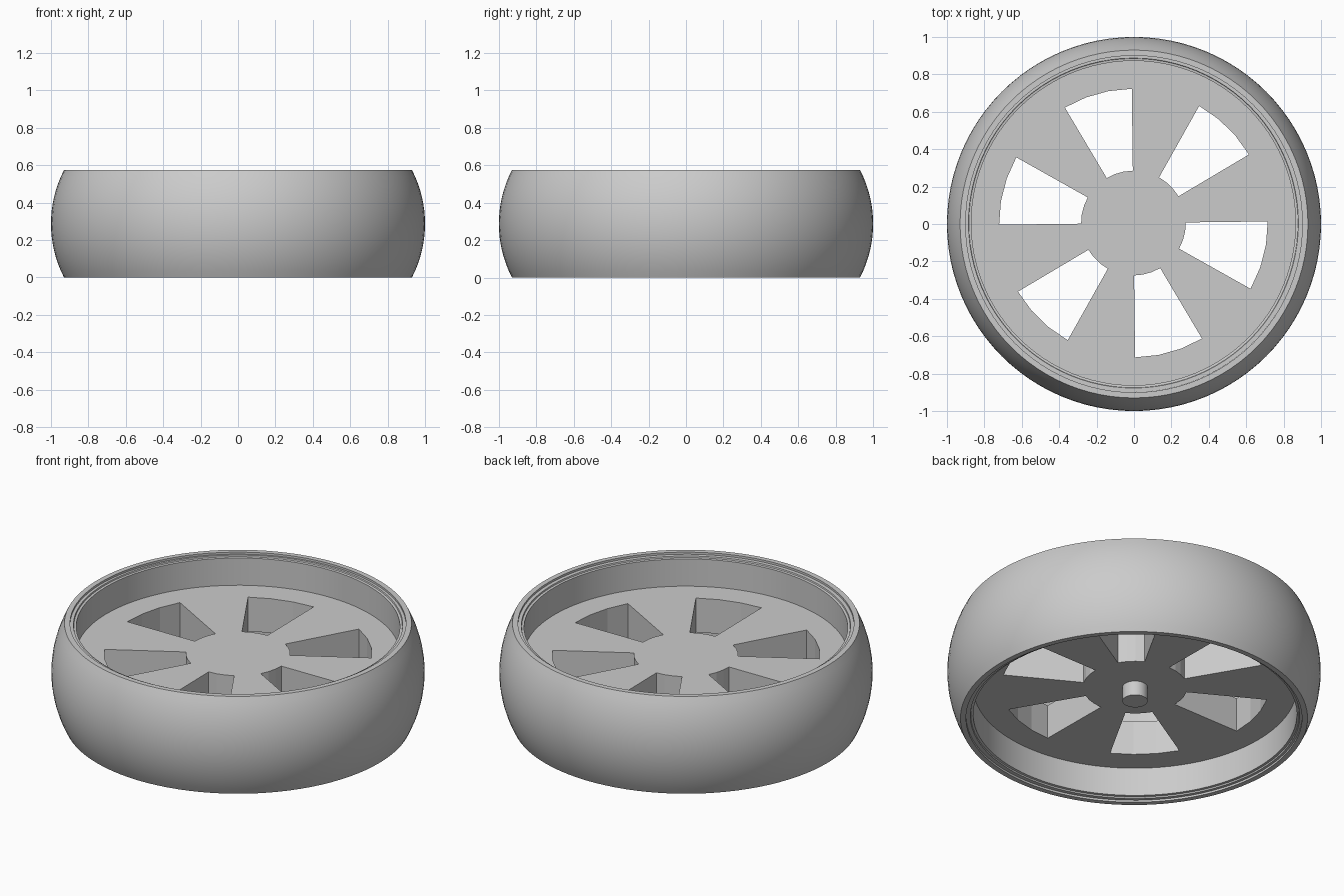
import bpy
import bmesh
from math import cos, sin, pi, radians

cube = bpy.data.objects.get("Cube")
if cube:
    bpy.data.objects.remove(cube, do_unlink=True)

HEIGHT = 0.575
MID = HEIGHT / 2
RIM_CENTRE = (-0.003, 0.005, 0)

grey = bpy.data.materials.new("plain grey")
grey.use_nodes = True
colour = (0.6, 0.6, 0.6, 1)
grey.diffuse_color = colour
grey.node_tree.nodes["Principled BSDF"].inputs["Base Color"].default_value = colour


def finish(name, bm, location=(0, 0, 0), smooth=True):
    """Turn a bmesh into a shaded, coloured object."""
    bmesh.ops.recalc_face_normals(bm, faces=bm.faces)
    mesh = bpy.data.meshes.new(name)
    bm.to_mesh(mesh)
    bm.free()
    mesh.materials.append(grey)
    obj = bpy.data.objects.new(name, mesh)
    obj.location = location
    bpy.context.collection.objects.link(obj)
    if smooth:
        bpy.ops.object.select_all(action="DESELECT")
        obj.select_set(True)
        bpy.context.view_layer.objects.active = obj
        bpy.ops.object.shade_smooth_by_angle(angle=radians(30))
    return obj


def revolve(name, profile, location=(0, 0, 0), segments=96):
    """Spin a closed (radius, height) profile around z."""
    bm = bmesh.new()
    rings = []
    for i in range(segments):
        a = 2 * pi * i / segments
        rings.append([bm.verts.new((r * cos(a), r * sin(a), z)) for r, z in profile])
    n = len(profile)
    for i, ring in enumerate(rings):
        nxt = rings[(i + 1) % segments]
        for j in range(n):
            k = (j + 1) % n
            bm.faces.new((ring[j], nxt[j], nxt[k], ring[k]))
    return finish(name, bm, location)


# Tyre: bulging tread with flat sidewall edges
steps = 16
arc_radius = 0.625
tread = []
for i in range(steps + 1):
    z = HEIGHT * i / steps
    tread.append((1 - arc_radius + (arc_radius**2 - (z - MID)**2) ** 0.5, z))
revolve("tyre", tread + [(0.9, HEIGHT), (0.9, 0)])

# Rim barrel: small stepped lip, mirrored top and bottom
lip = [(0.905, 0.012), (0.882, 0.012), (0.88, 0.02), (0.867, 0.022)]
upper = [(r, HEIGHT - z) for r, z in reversed(lip)]
revolve("rim_barrel", lip + upper, RIM_CENTRE)

# Spoke disc: polar grid with six wedge openings left out, then thickened
bm = bmesh.new()
radii = (0.28, 0.718, 0.88)
count = 36
bottom, top = 0.19, 0.392
rings = []
for r in radii:
    ring = []
    for i in range(count):
        a = radians(30.7) + 2 * pi * i / count
        ring.append(bm.verts.new((r * cos(a), r * sin(a), bottom)))
    rings.append(ring)
bm.faces.new(rings[0])
for band in range(2):
    for i in range(count):
        if band == 0 and i % 6 < 3:
            continue
        k = (i + 1) % count
        bm.faces.new((rings[band][i], rings[band + 1][i],
                      rings[band + 1][k], rings[band][k]))
result = bmesh.ops.extrude_face_region(bm, geom=bm.faces[:], use_keep_orig=True)
raised = [v for v in result["geom"] if isinstance(v, bmesh.types.BMVert)]
bmesh.ops.translate(bm, verts=raised, vec=(0, 0, top - bottom))
finish("spoke_disc", bm, RIM_CENTRE, smooth=False)

# Axle stub under the disc
bm = bmesh.new()
bmesh.ops.create_cone(bm, cap_ends=True, segments=32, radius1=0.068, radius2=0.068, depth=0.1)
finish("axle_stub", bm, (RIM_CENTRE[0], RIM_CENTRE[1], 0.155))
